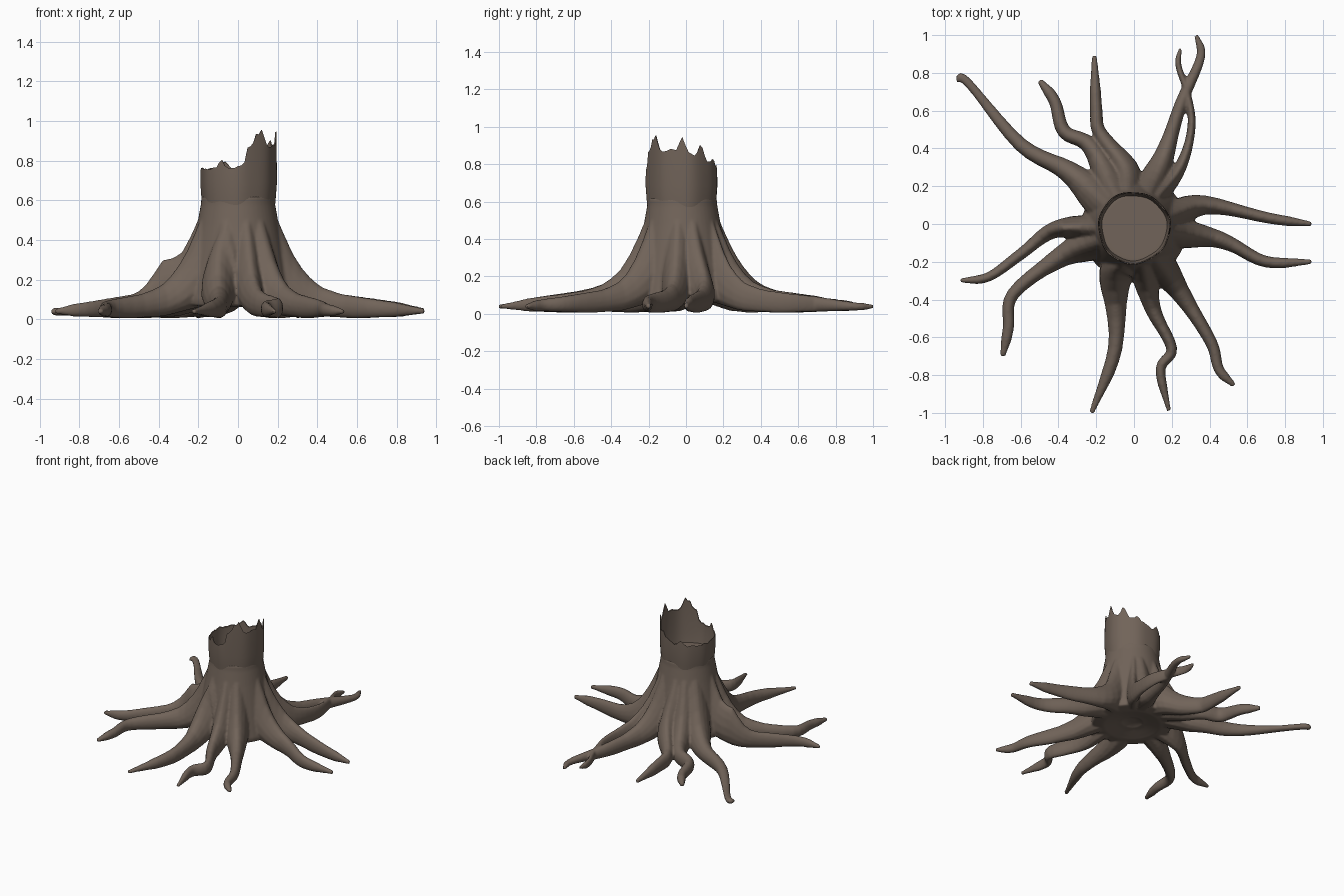
import bpy, bmesh, math, random
from mathutils import Vector

if "Cube" in bpy.data.objects:
    bpy.data.objects.remove(bpy.data.objects["Cube"])

random.seed(4)
bark = bpy.data.materials.new("grey_brown_bark")
bark.diffuse_color = (0.165, 0.126, 0.1, 1)
bark.use_nodes = True
bark.node_tree.nodes["Principled BSDF"].inputs["Base Color"].default_value = bark.diffuse_color
AXIS = Vector((0, -0.02))


def lerp(table, x):
    """Piecewise linear lookup in a list of (x, value)."""
    x = max(x, table[0][0])
    for (a, va), (b, vb) in zip(table, table[1:]):
        if x <= b:
            return va + (vb - va) * (x - a) / (b - a)
    return table[-1][1]


def loft(bm, rings, caps=True):
    """Skin a list of closed point rings."""
    vr = [[bm.verts.new(p) for p in r] for r in rings]
    n = len(vr[0])
    for a, b in zip(vr, vr[1:]):
        for i in range(n):
            j = (i + 1) % n
            bm.faces.new((a[i], a[j], b[j], b[i]))
    if caps:
        bm.faces.new(vr[0][::-1])
        bm.faces.new(vr[-1])


def finish(bm, name):
    bmesh.ops.recalc_face_normals(bm, faces=bm.faces[:])
    me = bpy.data.meshes.new(name)
    bm.to_mesh(me)
    bm.free()
    me.materials.append(bark)
    ob = bpy.data.objects.new(name, me)
    bpy.context.collection.objects.link(ob)
    return ob


def on_axis(r, a, z):
    return (AXIS.x + r * math.cos(a), AXIS.y + r * math.sin(a), z)


def spline(pts, steps=5):
    """Catmull-Rom through the root path."""
    p = [2 * pts[0] - pts[1]] + pts + [2 * pts[-1] - pts[-2]]
    out = []
    for i in range(1, len(p) - 2):
        a, b, c, d = p[i - 1:i + 3]
        for k in range(steps):
            t = k / steps
            out.append(0.5 * (2 * b + (c - a) * t + (2 * a - 5 * b + 4 * c - d) * t * t
                              + (3 * b - a - 3 * c + d) * t ** 3))
    return out + [pts[-1]]


# Root top, underside and half width against distance from the trunk axis
CREST = [(.14, .59), (.18, .56), (.22, .46), (.28, .33), (.34, .235), (.42, .165), (.52, .13), (1, .06)]
UNDER = [(.08, .08), (.25, .05), (.4, .015), (.6, .004), (1, .018)]
WIDTH = [(.2, .085), (.32, .07), (.42, .052), (.55, .038), (1.1, .02)]


def root(bm, w, *path, knee=0):
    """Buttress root: upright oval sections, broader at the foot, swept along a ground path."""
    path = [Vector(p) for p in path]
    out = (path[0] - AXIS).normalized()
    pts = spline([AXIS + out * 0.07, AXIS + out * 0.2] + path)
    rings, n = [], len(pts)
    for i, p in enumerate(pts):
        tan = (pts[min(i + 1, n - 1)] - pts[max(i - 1, 0)]).normalized()
        side = Vector((-tan.y, tan.x))
        r = (p - AXIS).length
        taper = min(1, 0.55 + (n - 1 - i) * 0.15)
        top = lerp(CREST, r) + knee * math.exp(-((r - .38) / .07) ** 2)
        low = lerp(UNDER, r)
        hw, hh = lerp(WIDTH, r) * w * taper, (top - low) / 2 * taper
        pear = .4 * max(0, min(1, (.5 - r) / .2))
        ring = []
        for k in range(14):
            a = 2 * math.pi * k / 14
            q = p + side * hw * math.cos(a) * (1 - pear * math.sin(a))
            ring.append((q.x, q.y, (top + low) / 2 + hh * math.sin(a)))
        rings.append(ring)
    loft(bm, rings)


# Trunk core, flaring to the foot, with a hollowed underside
bm = bmesh.new()
CORE = [(.03, .1), (.2, .06), (.275, .07), (.28, .1), (.245, .28), (.207, .47), (.187, .58), (.184, .62)]
loft(bm, [[on_axis(r, math.tau * i / 48, z) for i in range(48)] for r, z in CORE])
# Back roots
root(bm, 1, (.16, .36), (.25, .64), (.352, .88), (.33, 1))
root(bm, .6, (.25, .31), (.305, .52), (.28, .7), (.235, .84), (.245, .93))
root(bm, 1.2, (-.35, .28), (-.6, .42), (-.88, .75), (-.94, .76))
root(bm, 1.05, (-.23, .41), (-.37, .49), (-.42, .65), (-.5, .76))
root(bm, .95, (-.05, .3), (-.18, .48), (-.2, .6), (-.21, .89))
# Side roots
root(bm, .9, (.38, .1), (.72, .03), (.94, 0))
root(bm, .95, (.4, -.07), (.52, -.11), (.7, -.2), (.94, -.2))
root(bm, .85, (-.42, -.03), (-.6, -.16), (-.77, -.28), (-.92, -.3), knee=.1)
root(bm, 1.05, (-.38, -.17), (-.64, -.37), (-.665, -.55), (-.695, -.7))
# Front roots
root(bm, 1, (.27, -.4), (.41, -.63), (.45, -.77), (.53, -.855))
root(bm, .85, (.1, -.45), (.2, -.66), (.14, -.77), (.185, -.99))
root(bm, 1.1, (-.1, -.3), (-.1, -.66), (-.225, -1))

# Merge core and roots into one smooth skin
body = finish(bm, "trunk_and_roots")
rm = body.modifiers.new("merge", "REMESH")
rm.mode = "VOXEL"
rm.voxel_size = 0.008
rm.use_smooth_shade = True
sm = body.modifiers.new("soften", "SMOOTH")
sm.factor = 0.5
sm.iterations = 5

# Hollow broken rim: tall on the right, low on the left and back, with splinters
RIM = [(0, .88), (45, .82), (90, .765), (180, .755), (270, .765), (282, .8), (285, .87), (360, .88)]
SPLINTERS = [(0, .07), (32, .07), (62, .04), (110, .03), (243, .05), (302, .08), (310, .085)]
N = 72
rings = [[] for _ in range(7)]
for i in range(N):
    a, deg = math.tau * i / N, 360 * i / N
    spike = max(h * max(0, 1 - abs((deg - d + 180) % 360 - 180) / 10) for d, h in SPLINTERS)
    top = lerp(RIM, deg) + spike + random.uniform(-.008, .008)
    wob = 1 + .02 * math.sin(3 * a + 1) + .012 * math.sin(7 * a)
    profile = [(.18, .54), (.186, .61), (.192, .69), (.19, top),
               (.184, top - .003), (.182, .69), (.17, .605)]
    for ring, (r, z) in zip(rings, profile):
        ring.append(on_axis(r * wob, a, z))
bm = bmesh.new()
loft(bm, rings, caps=False)
rim = finish(bm, "broken_rim")
bpy.context.view_layer.objects.active = rim
rim.select_set(True)
bpy.ops.object.shade_smooth_by_angle(angle=math.radians(40))
